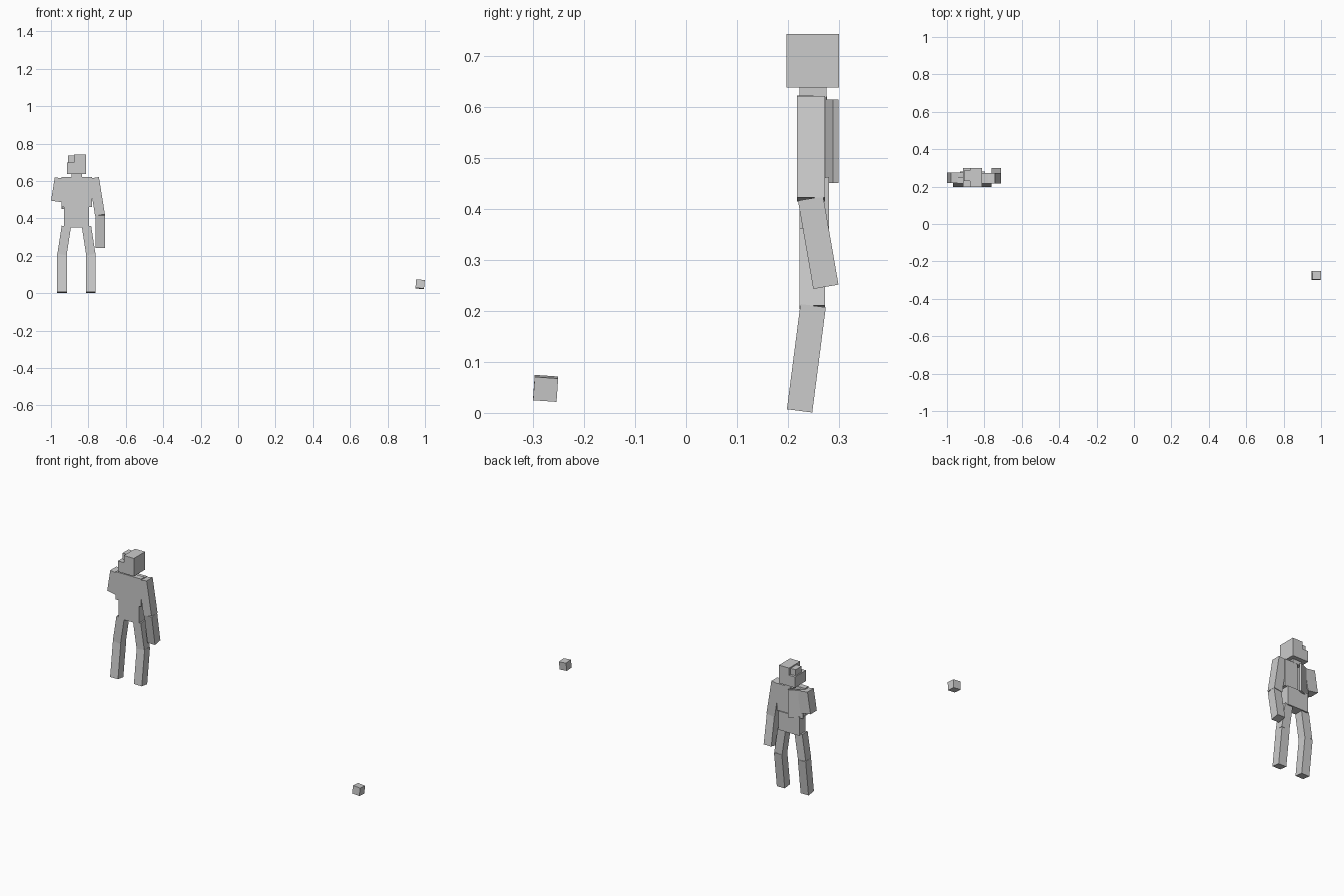
import bpy, bmesh, math
from mathutils import Vector, Matrix, Euler

if "Cube" in bpy.data.objects:
    bpy.data.objects.remove(bpy.data.objects["Cube"])

CX = -0.864  # centre line of the figure


def make(name, matrix):
    bm = bmesh.new()
    bmesh.ops.create_cube(bm, size=1, matrix=matrix)
    me = bpy.data.meshes.new(name)
    bm.to_mesh(me)
    bm.free()
    ob = bpy.data.objects.new(name, me)
    bpy.context.collection.objects.link(ob)
    return ob


def box(name, lo, hi):
    lo, hi = Vector(lo), Vector(hi)
    return make(name, Matrix.Translation((lo + hi) / 2) @ Matrix.Diagonal((*(hi - lo), 1)))


def turned(name, centre, size, rot):
    r = Euler([math.radians(a) for a in rot]).to_matrix().to_4x4()
    return make(name, Matrix.Translation(centre) @ r @ Matrix.Diagonal((*size, 1)))


def limb(name, top, bottom, sx, sy):
    """Box running from top to bottom, tilted along its length."""
    top, bottom = Vector(top), Vector(bottom)
    axis = top - bottom
    rot = Vector((0, 0, 1)).rotation_difference(axis).to_matrix().to_4x4()
    return make(name, Matrix.Translation((top + bottom) / 2) @ rot
                @ Matrix.Diagonal((sx, sy, axis.length, 1)))


# Head with a notch along one top edge, and a smaller block set in the notch
box("head_lower", (-0.915, 0.197, 0.637), (-0.812, 0.30, 0.70))
box("head_upper", (-0.877, 0.197, 0.70), (-0.812, 0.30, 0.742))
box("head_inner_block", (-0.909, 0.23, 0.70), (-0.877, 0.285, 0.735))
box("neck", (-0.89, 0.222, 0.615), (-0.835, 0.275, 0.64))

# Torso: front panel, one closed flap, one flap swung open
box("chest", (-0.945, 0.217, 0.46), (-0.78, 0.25, 0.622))
box("closed_flap", (-0.865, 0.25, 0.46), (-0.78, 0.274, 0.618))
turned("open_flap", (-0.905, 0.277, 0.532), (0.082, 0.012, 0.163), (0, 0, 24))
box("abdomen", (-0.93, 0.222, 0.352), (-0.796, 0.28, 0.462))

# Arms: one full, one cut short
limb("upper_arm", (-0.770, 0.245, 0.617), (-0.738, 0.245, 0.418), 0.053, 0.055)
limb("forearm", (-0.7365, 0.244, 0.42), (-0.7365, 0.274, 0.247), 0.049, 0.05)
limb("short_arm", (-0.947, 0.247, 0.615), (-0.967, 0.247, 0.49), 0.066, 0.058)

# Legs, mirrored about the figure's centre line
for side, s in (("left", -1), ("right", 1)):
    limb(side + "_thigh", (CX + s * 0.054, 0.247, 0.357),
         (CX + s * 0.077, 0.247, 0.207), 0.05, 0.05)
    limb(side + "_shin", (CX + s * 0.077, 0.249, 0.21),
         (CX + s * 0.077, 0.2225, 0.004), 0.051, 0.05)

# Small loose cube
turned("loose_cube", (0.974, -0.275, 0.048), (0.046, 0.046, 0.046), (-4, 5, 0))
